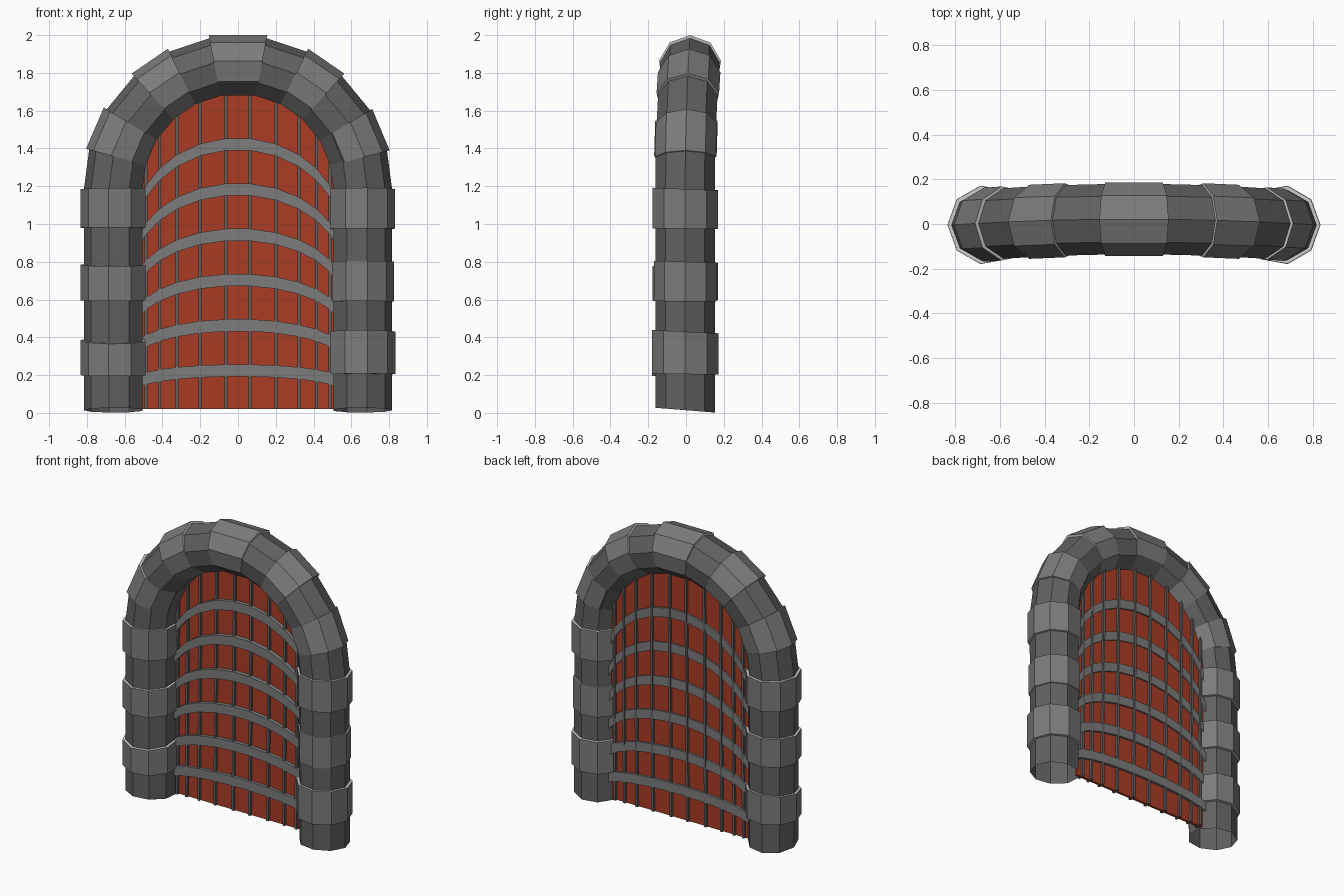
import bpy, bmesh
from math import sin, cos, pi, radians, sqrt
from mathutils import Vector

if "Cube" in bpy.data.objects:
    bpy.data.objects.remove(bpy.data.objects["Cube"])

R, SPRING, SIDES = 0.656, 1.182, 9     # arch radius, spring height, stone section sides

def material(name, rgb):
    m = bpy.data.materials.new(name)
    m.diffuse_color = (*rgb, 1)
    m.use_nodes = True
    m.node_tree.nodes["Principled BSDF"].inputs["Base Color"].default_value = m.diffuse_color
    return m

dark = material("dark_stone", (0.12, 0.12, 0.12))
light = material("light_stone", (0.20, 0.20, 0.20))
rim = material("stone_rim", (0.55, 0.55, 0.55))
iron = material("bar_iron", (0.20, 0.20, 0.20))
iron_dark = material("bar_iron_dark", (0.12, 0.12, 0.12))
red = material("gate_red", (0.40, 0.045, 0.018))

def loft(name, rings, mat, cap_mat=None, capped=True):
    """Skin a list of equal-length point rings, optionally closing both ends."""
    bm = bmesh.new()
    vs = [[bm.verts.new(p) for p in ring] for ring in rings]
    n = len(rings[0])
    for a, b in zip(vs, vs[1:]):
        for i in range(n):
            j = (i + 1) % n
            bm.faces.new((a[i], a[j], b[j], b[i]))
    if capped:
        for end in (vs[0], vs[-1]):
            bm.faces.new(end).material_index = 1 if cap_mat else 0
    bmesh.ops.recalc_face_normals(bm, faces=bm.faces[:])
    me = bpy.data.meshes.new(name)
    bm.to_mesh(me)
    bm.free()
    me.materials.append(mat)
    if cap_mat:
        me.materials.append(cap_mat)
    ob = bpy.data.objects.new(name, me)
    bpy.context.collection.objects.link(ob)
    return ob

def section(centre, outward, r):
    """Nine-sided stone section with one corner pointing outward."""
    return [centre + outward * r * cos(2 * pi * k / SIDES)
            + Vector((0, r * sin(2 * pi * k / SIDES), 0)) for k in range(SIDES)]

def arch_ring(deg, r, lift=0.0):
    t = radians(deg)
    out = Vector((cos(t), 0, sin(t)))
    return section(Vector((0, -0.005 + 0.027 * sin(t) ** 2, SPRING)) + out * (R + lift), out, r)

def leg_ring(side, z, r, tilt=0.0):
    ring = section(Vector((side * R, -0.004, z)), Vector((side, 0, 0)), r)
    for p in ring:
        p.z += tilt * p.y
    return ring

# continuous stone core: right leg, arch, left leg
angles = [0, 15, 31, 48, 63.5, 79.5, 100.5, 116.5, 132, 149, 165, 180]
core = [leg_ring(1, 0.014, 0.16, -0.08)]
core += [arch_ring(a, 0.16) for a in angles]
core += [leg_ring(-1, 0.014, 0.16, -0.08)]
loft("stone_arch_core", core, dark, capped=False)

# protruding leg stones: side, bottom, top, radius, forward tilt
for i, (s, z0, z1, r, t) in enumerate([
        (1, 0.205, 0.43, 0.178, -0.05), (1, 0.59, 0.80, 0.169, -0.03), (1, 0.975, 1.185, 0.176, -0.04),
        (-1, 0.20, 0.385, 0.178, 0.11), (-1, 0.595, 0.785, 0.177, 0.05), (-1, 0.98, 1.185, 0.177, -0.03)]):
    loft(f"leg_stone_{i + 1}", [leg_ring(s, z0, r, t * 0.3), leg_ring(s, z1, r, t)], light, rim)

# protruding arch stones and keystone
for name, a0, a1, r in [("arch_stone_right_low", 14.5, 31, 0.164), ("arch_stone_right_high", 47.5, 63.5, 0.168),
                        ("keystone", 79.3, 100.7, 0.167), ("arch_stone_left_high", 116.5, 132.5, 0.168),
                        ("arch_stone_left_low", 148.5, 165, 0.168)]:
    loft(name, [arch_ring(a0, r, 0.009), arch_ring(a1, r, 0.009)], light, rim)

# lattice gate, set towards the back of the opening
def gate_top(x):
    return 1.14 + sqrt(max(0.0, 0.55 ** 2 - x * x))

def gate_y(z):
    return 0.055 + 0.02 * max(0.0, (z - SPRING) / 0.6)

def strip(x, lo, hi, d):
    return [Vector((x, gate_y(z) + s * d, z)) for s, z in ((-1, lo), (1, lo), (1, hi), (-1, hi))]

half = [0.063, 0.2, 0.322, 0.415, 0.487]
xs = [-x for x in reversed(half)] + half
edges = [-0.53] + xs + [0.53]
loft("gate_panel", [strip(x, 0.02, gate_top(x) + 0.03, 0.008) for x in edges], red)

# curved horizontal bars, flattening towards the ground
for k in range(1, 7):
    rings = []
    for x in edges:
        z = -0.015 + (gate_top(x) - 0.01) * k / 7
        rings.append(strip(x, z - 0.032, z + 0.032, 0.027))
    loft(f"horizontal_bar_{k}", rings, iron)

# thin vertical bars
for i, x in enumerate(xs):
    loft(f"vertical_bar_{i + 1}",
         [strip(x + s * 0.008, 0.02, gate_top(x) + 0.02, 0.024) for s in (-1, 1)], iron_dark)
